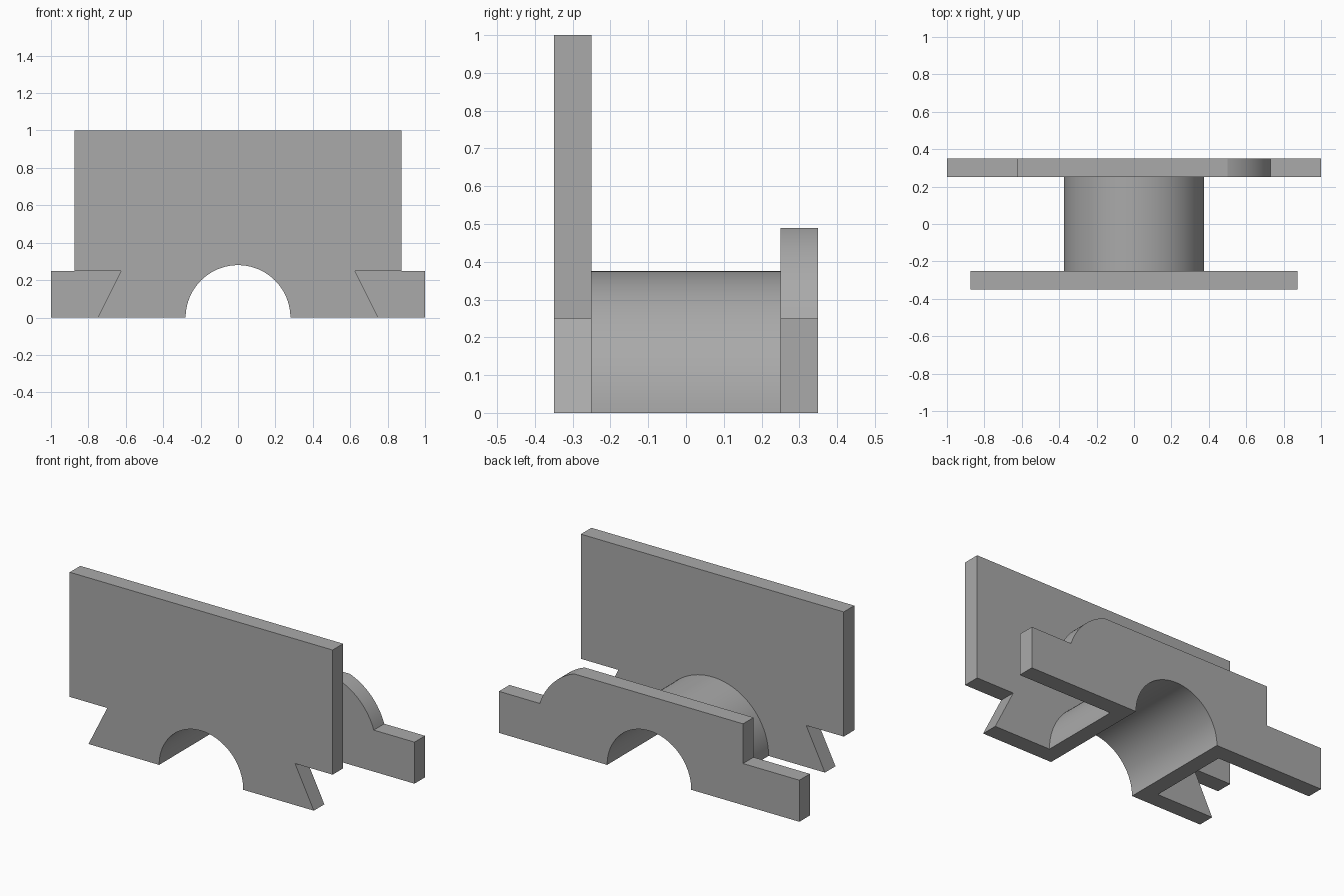
import bpy
import bmesh
from math import sin, cos, radians

cube = bpy.data.objects.get("Cube")
if cube:
    bpy.data.objects.remove(cube, do_unlink=True)

# One plain grey for every part
grey = bpy.data.materials.new("grey")
grey.use_nodes = True
colour = (0.4, 0.4, 0.4, 1)
grey.diffuse_color = colour
grey.node_tree.nodes["Principled BSDF"].inputs["Base Color"].default_value = colour

BORE = 0.28      # radius of the half-round opening
BARREL = 0.375   # outer radius of the half-round barrel
INNER = 0.25     # plate faces that touch the barrel
OUTER = 0.35     # outside plate faces


def arc(cx, cz, radius, start, end, steps):
    """Points along an arc in the x-z plane, angles in degrees."""
    angles = [radians(start + (end - start) * i / steps) for i in range(steps + 1)]
    return [(cx + radius * cos(a), cz + radius * sin(a)) for a in angles]


def extrude_profile(name, profile, y0, y1):
    """Solid made by extruding an x-z outline from y0 to y1."""
    bm = bmesh.new()
    face = bm.faces.new([bm.verts.new((x, y0, z)) for x, z in profile])
    result = bmesh.ops.extrude_face_region(bm, geom=[face])
    moved = [v for v in result["geom"] if isinstance(v, bmesh.types.BMVert)]
    bmesh.ops.translate(bm, verts=moved, vec=(0, y1 - y0, 0))
    bmesh.ops.recalc_face_normals(bm, faces=bm.faces)
    mesh = bpy.data.meshes.new(name)
    bm.to_mesh(mesh)
    bm.free()
    mesh.materials.append(grey)
    obj = bpy.data.objects.new(name, mesh)
    bpy.context.collection.objects.link(obj)
    bpy.ops.object.select_all(action='DESELECT')
    obj.select_set(True)
    bpy.context.view_layer.objects.active = obj
    bpy.ops.object.shade_smooth_by_angle(angle=radians(20))
    return obj


bore = arc(0, 0, BORE, 180, 0, 48)   # runs from left to right over the opening

# Tall front plate with a dovetail foot
right_side = [(0.75, 0), (0.625, 0.25), (0.875, 0.25), (0.875, 1)]
left_side = [(-x, z) for x, z in reversed(right_side)]
extrude_profile("front_plate", bore + right_side + left_side, -OUTER, -INNER)

# Low back plate: raised middle, rounded at one end and square at the other
shoulder = arc(0.367, 0.133, 0.38, 17.9, 69.5, 16)
back_outline = (bore + [(1, 0), (1, 0.25)] + shoulder
                + [(-0.625, 0.489), (-0.625, 0.25), (-1, 0.25), (-1, 0)])
extrude_profile("back_plate", back_outline, INNER, OUTER)

# Half-round barrel joining the plates
extrude_profile("barrel", bore + arc(0, 0, BARREL, 0, 180, 48), -INNER, INNER)
